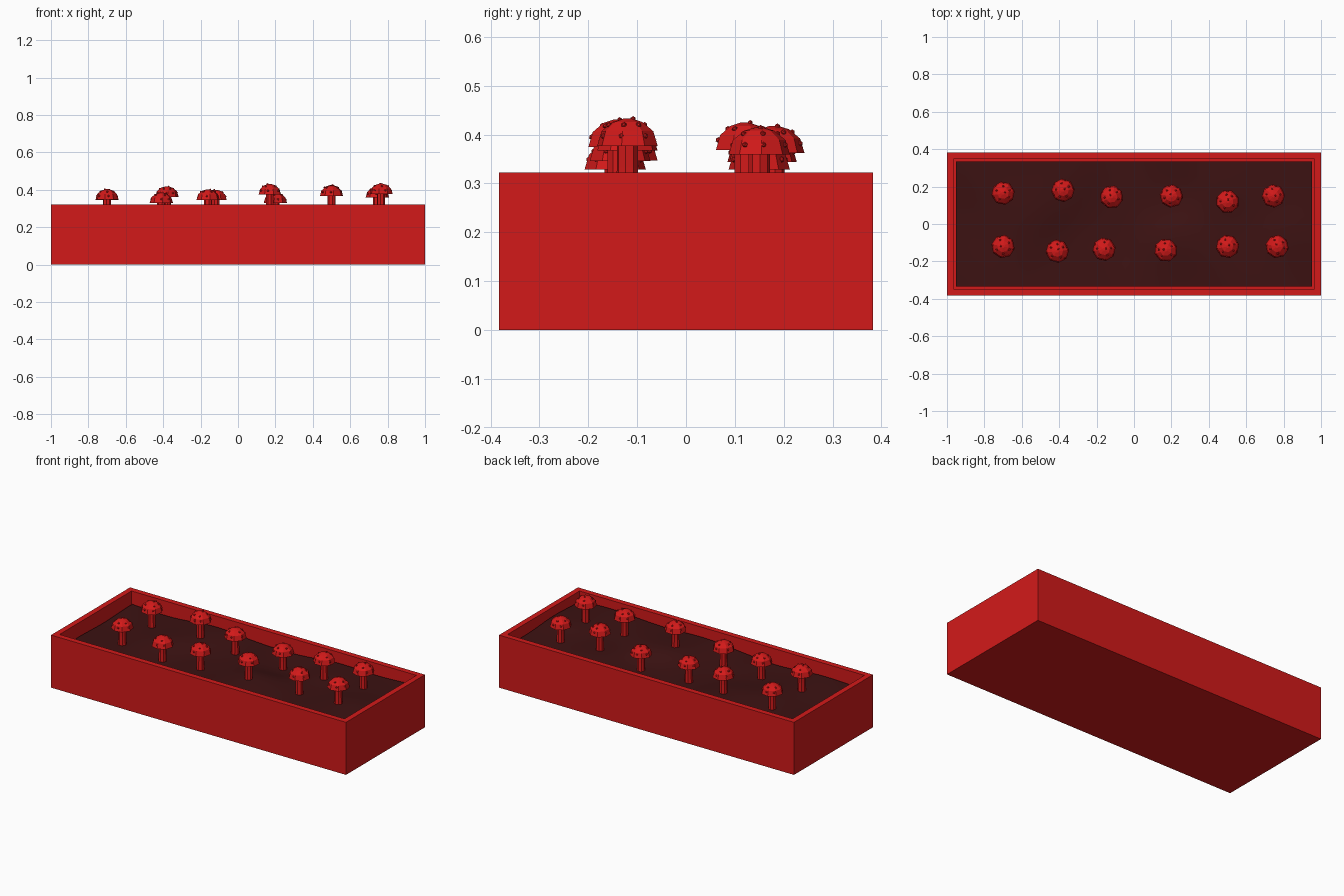
import bpy, bmesh, math, random
from mathutils import Vector

if "Cube" in bpy.data.objects:
    bpy.data.objects.remove(bpy.data.objects["Cube"])

random.seed(4)


def material(name, rgb):
    m = bpy.data.materials.new(name)
    m.diffuse_color = (*rgb, 1)
    m.use_nodes = True
    m.node_tree.nodes["Principled BSDF"].inputs["Base Color"].default_value = m.diffuse_color
    return m


RED = material("red", (0.65, 0.01, 0.01))
SOIL = material("dark_soil", (0.045, 0.006, 0.006))


def finish(bm, name, mat, loc=(0, 0, 0), rot=0.0):
    me = bpy.data.meshes.new(name)
    bm.to_mesh(me)
    bm.free()
    ob = bpy.data.objects.new(name, me)
    ob.location = loc
    ob.rotation_euler.z = rot
    me.materials.append(mat)
    bpy.context.collection.objects.link(ob)
    return ob


def lathe(bm, profile, sides):
    """Spin (radius, z) points around z; closed with caps at both ends."""
    rings = []
    for r, z in profile:
        rings.append([bm.verts.new((r * math.cos(2 * math.pi * i / sides),
                                    r * math.sin(2 * math.pi * i / sides), z))
                      for i in range(sides)])
    for a, b in zip(rings, rings[1:]):
        for i in range(sides):
            j = (i + 1) % sides
            bm.faces.new((a[i], a[j], b[j], b[i]))
    bm.faces.new(rings[0][::-1])
    bm.faces.new(rings[-1])


# x, y and cap-top height of every mushroom (back row, then front row)
MUSHROOMS = [
    (-0.70, 0.165, 0.400), (-0.38, 0.18, 0.418), (-0.12, 0.145, 0.400),
    (0.20, 0.15, 0.385), (0.50, 0.12, 0.425), (0.745, 0.15, 0.415),
    (-0.70, -0.12, 0.403), (-0.41, -0.145, 0.385), (-0.16, -0.135, 0.402),
    (0.17, -0.14, 0.431), (0.50, -0.12, 0.423), (0.765, -0.12, 0.433)]
STEM_H = 0.155
SIDES = 8


def soil_height(x, y):
    """Smooth ground that passes under the mushroom feet, with ripples."""
    total = weight = 0
    for mx, my, top in MUSHROOMS:
        w = 1 / ((x - mx) ** 2 + (y - my) ** 2 + 0.004) ** 1.5
        total += w * (top - STEM_H)
        weight += w
    return total / weight + 0.006 * math.sin(9 * x + 5 * y) * math.cos(8 * y)


# planter box: inset the top face and sink it to make the walls
bm = bmesh.new()
bmesh.ops.create_cube(bm, size=1)
for v in bm.verts:
    v.co = Vector((v.co.x * 2, v.co.y * 0.765, (v.co.z + 0.5) * 0.322))
top = max(bm.faces, key=lambda f: f.calc_center_median().z)
bmesh.ops.inset_region(bm, faces=[top], thickness=0.048)
floor = bmesh.ops.extrude_discrete_faces(bm, faces=[top])["faces"][0]
for v in floor.verts:
    v.co.z = 0.04
bmesh.ops.recalc_face_normals(bm, faces=bm.faces)
finish(bm, "planter_box", RED)

# soil surface
bm = bmesh.new()
bmesh.ops.create_grid(bm, x_segments=40, y_segments=16, size=1)
for v in bm.verts:
    x, y = v.co.x * 0.952, v.co.y * 0.335
    v.co = Vector((x, y, soil_height(x, y)))
for f in bm.faces:
    f.smooth = True
finish(bm, "soil", SOIL)

# mushrooms
CAP = [(0.020, -0.050), (0.063, -0.056), (0.054, -0.026), (0.031, -0.007), (0.008, 0)]
for n, (x, y, top) in enumerate(MUSHROOMS, 1):
    rot = random.uniform(0, 0.8)

    bm = bmesh.new()
    lathe(bm, [(0.024, -STEM_H - 0.02), (0.022, -0.10), (0.022, -0.045)], SIDES)
    finish(bm, f"stem_{n}", RED, (x, y, top), rot)

    bm = bmesh.new()
    lathe(bm, CAP, SIDES)
    finish(bm, f"cap_{n}", RED, (x, y, top), rot)

    # small raised spots in two rings plus one near the crown
    bm = bmesh.new()
    for count, r, z in ((1, 0.012, -0.001), (5, 0.038, -0.013), (6, 0.054, -0.036)):
        for k in range(count):
            a = 2 * math.pi * (k + random.uniform(0, 0.4)) / count
            s = bmesh.ops.create_icosphere(bm, subdivisions=1, radius=0.006)
            bmesh.ops.translate(bm, verts=s["verts"],
                                vec=(r * math.cos(a), r * math.sin(a), z))
    finish(bm, f"cap_spots_{n}", RED, (x, y, top), rot)
